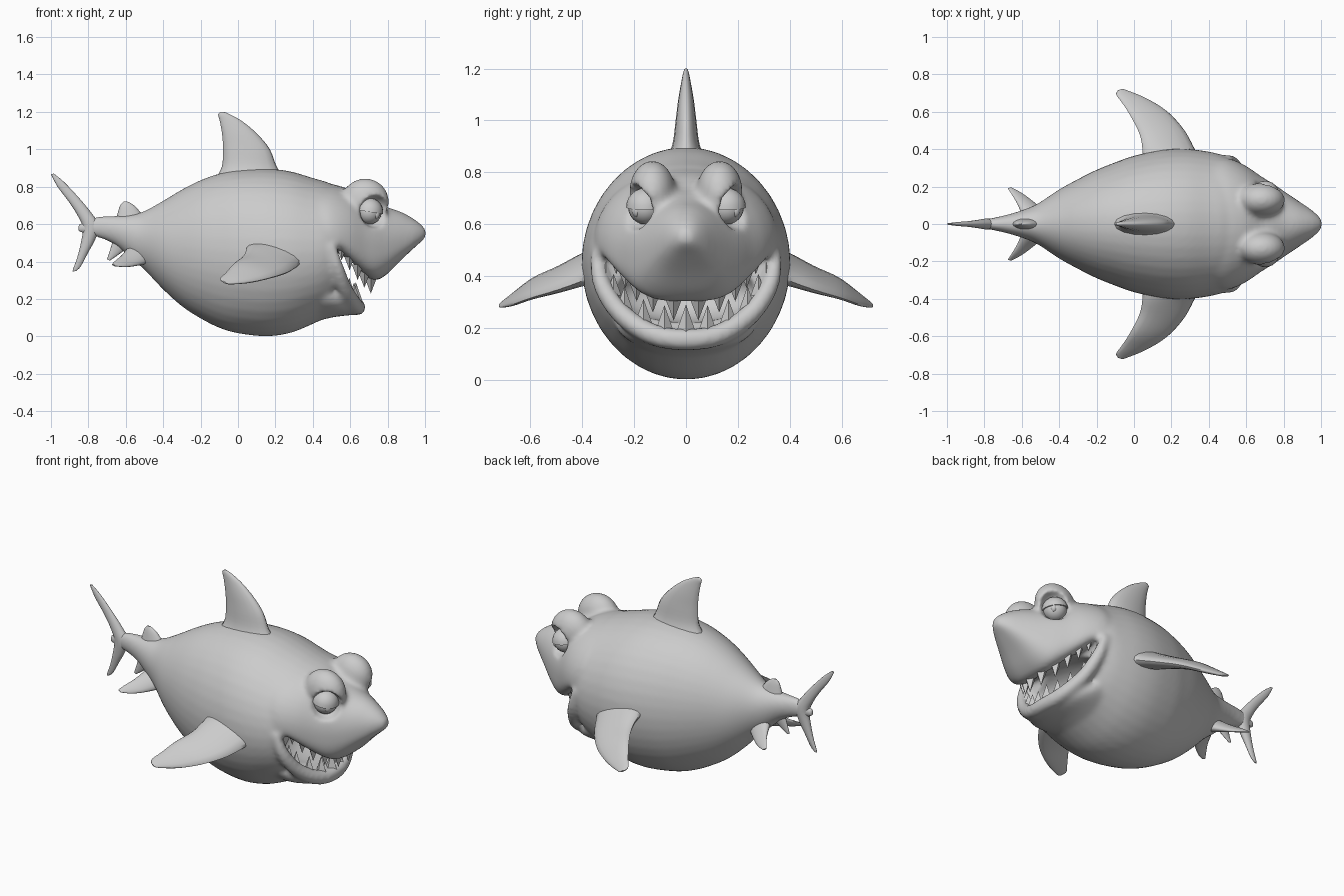
import bpy, bmesh, math
from mathutils import Vector, Matrix

if "Cube" in bpy.data.objects:
    bpy.data.objects.remove(bpy.data.objects["Cube"])

grey = bpy.data.materials.new("grey_skin")
grey.diffuse_color = (0.6, 0.6, 0.6, 1)
grey.use_nodes = True
grey.node_tree.nodes["Principled BSDF"].inputs["Base Color"].default_value = grey.diffuse_color


def spline(rows, n=5):
    """Catmull-Rom interpolation through equally long tuples."""
    r = [Vector(p) for p in rows]
    out = []
    for i in range(len(r) - 1):
        a, b, c, d = r[max(i - 1, 0)], r[i], r[i + 1], r[min(i + 2, len(r) - 1)]
        for k in range(n):
            t = k / n
            out.append(b + (c - a) * (t / 2) + (a * 2 - b * 5 + c * 4 - d) * (t * t / 2)
                       + (b * 3 - a - c * 3 + d) * (t ** 3 / 2))
    return out + [r[-1]]


def loft(bm, rings):
    rows = [[bm.verts.new(p) for p in ring] for ring in rings]
    n = len(rows[0])
    for a, b in zip(rows, rows[1:]):
        for i in range(n):
            bm.faces.new((a[i], a[(i + 1) % n], b[(i + 1) % n], b[i]))
    bm.faces.new(rows[0][::-1])
    bm.faces.new(rows[-1])


def ball(bm, centre, radii, seg=32):
    m = Matrix.Translation(centre) @ Matrix.Diagonal((*radii, 1))
    return bmesh.ops.create_uvsphere(bm, u_segments=seg, v_segments=seg // 2,
                                     radius=1, matrix=m)["verts"]


def finish(bm, name, angle=50):
    bmesh.ops.recalc_face_normals(bm, faces=bm.faces)
    me = bpy.data.meshes.new(name)
    bm.to_mesh(me)
    bm.free()
    me.materials.append(grey)
    ob = bpy.data.objects.new(name, me)
    bpy.context.collection.objects.link(ob)
    if angle:
        me.shade_smooth()
        me.set_sharp_from_angle(angle=math.radians(angle))
    return ob


def sections(rows, low_power=2.0, n=40):
    """Cross-sections from (x, top, widest height, bottom, half width)."""
    rings = []
    for x, top, mid, bot, hw in spline(rows):
        ring = []
        for i in range(n):
            a = 2 * math.pi * i / n
            c, s = math.cos(a), math.sin(a)
            e = 1.0 if s >= 0 else 2 / low_power
            y = math.copysign(abs(c) ** e, c) * max(hw, 0.005)
            z = mid + (s * (top - mid) if s >= 0 else -abs(s) ** e * (mid - bot))
            ring.append((x, y, z))
        rings.append(ring)
    return rings


def mirrored(half):
    return [(p[0], -p[1], *p[2:]) for p in half[:0:-1]] + half


# Lip and mouth paths, centre to corner: x, y, z, radius
lip = mirrored([(.64, 0, .155, .043), (.62, .13, .175, .043), (.57, .25, .255, .041),
                (.53, .325, .37, .036), (.495, .345, .49, .026)])
gum = mirrored([(.73, 0, .31, 0), (.70, .10, .32, 0), (.65, .20, .365, 0),
                (.585, .265, .43, 0), (.53, .31, .49, 0)])

# Body: trunk, head, jaw floor, lip and brows fused into one skin
bm = bmesh.new()
loft(bm, sections([
    (-.86, .60, .575, .55, .015), (-.76, .64, .585, .53, .032), (-.66, .645, .575, .49, .055),
    (-.56, .655, .54, .405, .088), (-.50, .67, .52, .355, .118), (-.40, .725, .49, .25, .185),
    (-.30, .785, .48, .16, .24), (-.20, .835, .47, .095, .29), (-.10, .87, .46, .045, .33),
    (0, .89, .455, .016, .365), (.15, .897, .45, 0, .397), (.28, .882, .45, .018, .402),
    (.40, .847, .45, .066, .387), (.47, .827, .46, .10, .37), (.505, .812, .46, .118, .35)]))
loft(bm, sections([
    (.30, .86, .60, .50, .30), (.45, .82, .55, .48, .35), (.52, .81, .53, .455, .347),
    (.60, .785, .52, .385, .31), (.68, .74, .50, .32, .255), (.74, .715, .49, .30, .217),
    (.80, .69, .49, .335, .177), (.88, .662, .51, .415, .123), (.95, .622, .535, .48, .075),
    (.99, .588, .55, .515, .04), (1.006, .568, .552, .536, .018)], 3.0))
loft(bm, sections([
    (.40, .40, .30, .075, .30), (.50, .28, .22, .10, .27), (.57, .21, .18, .11, .215),
    (.62, .18, .16, .115, .13), (.65, .165, .15, .125, .05)]))
path = spline(lip, 6)
rings = []
for i, p in enumerate(path):
    t = path[min(i + 1, len(path) - 1)].xyz - path[max(i - 1, 0)].xyz
    u = t.cross(Vector((1, 0, 0))).normalized()
    v = t.cross(u).normalized()
    rings.append([p.xyz + (u * math.cos(a) + v * math.sin(a)) * p.w
                  for a in [2 * math.pi * k / 14 for k in range(14)]])
loft(bm, rings)
for s in (1, -1):
    ball(bm, (.68, .13 * s, .72), (.128, .09, .125))
body = finish(bm, "body", 0)

# Cutter for the eye sockets and the mouth hollow
bm = bmesh.new()
for s in (1, -1):
    ball(bm, (.74, .205 * s, .665), (.088, .088, .088))
ball(bm, (.52, 0, .34), (.16, .27, .12))
cutter = finish(bm, "socket_cutter")
cutter.hide_render = True


def remesh(size):
    m = body.modifiers.new("remesh", 'REMESH')
    m.mode, m.voxel_size = 'VOXEL', size


remesh(.014)
cut = body.modifiers.new("cut", 'BOOLEAN')
cut.operation, cut.object, cut.solver = 'DIFFERENCE', cutter, 'EXACT'
remesh(.012)
relax = body.modifiers.new("relax", 'SMOOTH')
relax.factor, relax.iterations = .5, 8
bpy.context.view_layer.update()
fused = bpy.data.meshes.new_from_object(
    body.evaluated_get(bpy.context.evaluated_depsgraph_get()))
body.modifiers.clear()
body.data = fused
fused.materials.clear()
fused.materials.append(grey)
fused.shade_smooth()
bpy.data.objects.remove(cutter)


# Fins: rows of leading edge, trailing edge, half thickness
def fin(name, rows, axis=(0, 1, 0), side=1):
    bm = bmesh.new()
    flip = Vector((1, side, 1))
    axis = Vector(axis).normalized()
    rings = []
    for r in spline([(*a, *b, t) for a, b, t in rows], 4):
        lead, trail = Vector(r[:3]), Vector(r[3:6])
        rings.append([((lead + trail) / 2 + (lead - trail) / 2 * math.cos(a)
                       + axis * (r[6] * math.sin(a))) * flip
                      for a in [2 * math.pi * k / 16 for k in range(16)]])
    loft(bm, rings)
    finish(bm, name, 60)


def flat(rows):
    return [((a, 0, b), (c, 0, d), t) for a, b, c, d, t in rows]


fin("dorsal_fin", flat([
    (.26, .83, -.13, .83, .085), (.208, .905, -.087, .905, .053), (.17, 1.0, -.08, 1.0, .04),
    (.105, 1.08, -.085, 1.08, .03), (.025, 1.148, -.097, 1.15, .018),
    (-.05, 1.19, -.106, 1.185, .01), (-.078, 1.2, -.094, 1.2, .004)]))
fin("rear_dorsal_fin", flat([
    (-.49, .62, -.66, .60, .035), (-.54, .685, -.64, .67, .02),
    (-.57, .71, -.63, .70, .011), (-.592, .72, -.612, .72, .004)]))
fin("tail_fin", flat([
    (-.985, .870, -1.0, .866, .004), (-.93, .825, -.965, .80, .01),
    (-.85, .74, -.905, .72, .016), (-.78, .655, -.86, .65, .024), (-.74, .59, -.83, .58, .03),
    (-.765, .515, -.84, .50, .024), (-.80, .45, -.86, .42, .016),
    (-.84, .375, -.88, .365, .008), (-.865, .35, -.885, .345, .004)]))
fin("anal_fin", flat([
    (-.56, .50, -.66, .54, .025), (-.62, .45, -.68, .475, .013), (-.685, .405, -.70, .412, .004)]))

for s, label in ((1, "left"), (-1, "right")):
    fin(label + "_pectoral_fin", [
        ((.37, .32, .42), (.03, .30, .47), .08), ((.33, .39, .385), (.045, .385, .47), .05),
        ((.27, .50, .345), (.03, .48, .43), .035), ((.18, .60, .315), (-.02, .58, .39), .025),
        ((.07, .67, .29), (-.065, .65, .34), .018), ((-.03, .712, .28), (-.095, .692, .31), .01),
        ((-.06, .722, .282), (-.085, .715, .295), .004)], (.25, .35, .9), s)
    fin(label + "_pelvic_fin", [
        ((-.47, .06, .40), (-.60, .05, .46), .035), ((-.54, .12, .38), (-.625, .11, .43), .018),
        ((-.60, .165, .372), (-.655, .16, .405), .01),
        ((-.655, .195, .375), (-.675, .19, .385), .004)], (.2, .5, .8), s)

    # Eye with drooping upper lid and raised pupil
    eye = Vector((.702, .157 * s, .665))
    bm = bmesh.new()
    ball(bm, eye, (.066,) * 3, 24)
    finish(bm, label + "_eyeball")
    bm = bmesh.new()
    verts = ball(bm, (0, 0, 0), (.074,) * 3, 24)
    bmesh.ops.delete(bm, geom=[v for v in verts if v.co.z < -.001], context='VERTS')
    rim = [e for e in bm.edges if e.is_boundary]
    bmesh.ops.contextual_create(bm, geom=rim)
    bm.transform(Matrix.Translation(eye) @ Matrix.Rotation(.15, 4, 'Y'))
    finish(bm, label + "_eyelid")
    bm = bmesh.new()
    ball(bm, eye + Vector((.72, .66 * s, -.2)) * .052, (.019, .019, .028), 16)
    finish(bm, label + "_pupil")


# Teeth: four-sided pyramids along the jaws
def teeth(name, points, offsets, up, length):
    bm = bmesh.new()
    mid = len(points) // 2
    for k in sorted({j * s for j in offsets for s in (1, -1)}):
        p = points[mid + k]
        size = 1 - abs(k) / 50
        h = length * size
        place = Vector((p.x - .01, p.y * .95, p.z + up * (.015 + h / 2)))
        turn = Matrix.Rotation(0 if up > 0 else math.pi, 4, 'X')
        bmesh.ops.create_cone(bm, cap_ends=True, segments=4, radius1=.042 * size, radius2=0,
                              depth=h, matrix=Matrix.Translation(place) @ turn)
    finish(bm, name, 0)


teeth("lower_teeth", path, (0, 4, 8, 12, 15, 18), 1, .12)
teeth("upper_teeth", [p + Vector((0, 0, .035, 0)) for p in spline(gum, 6)],
      (3, 8, 12, 16, 20), -1, .11)
